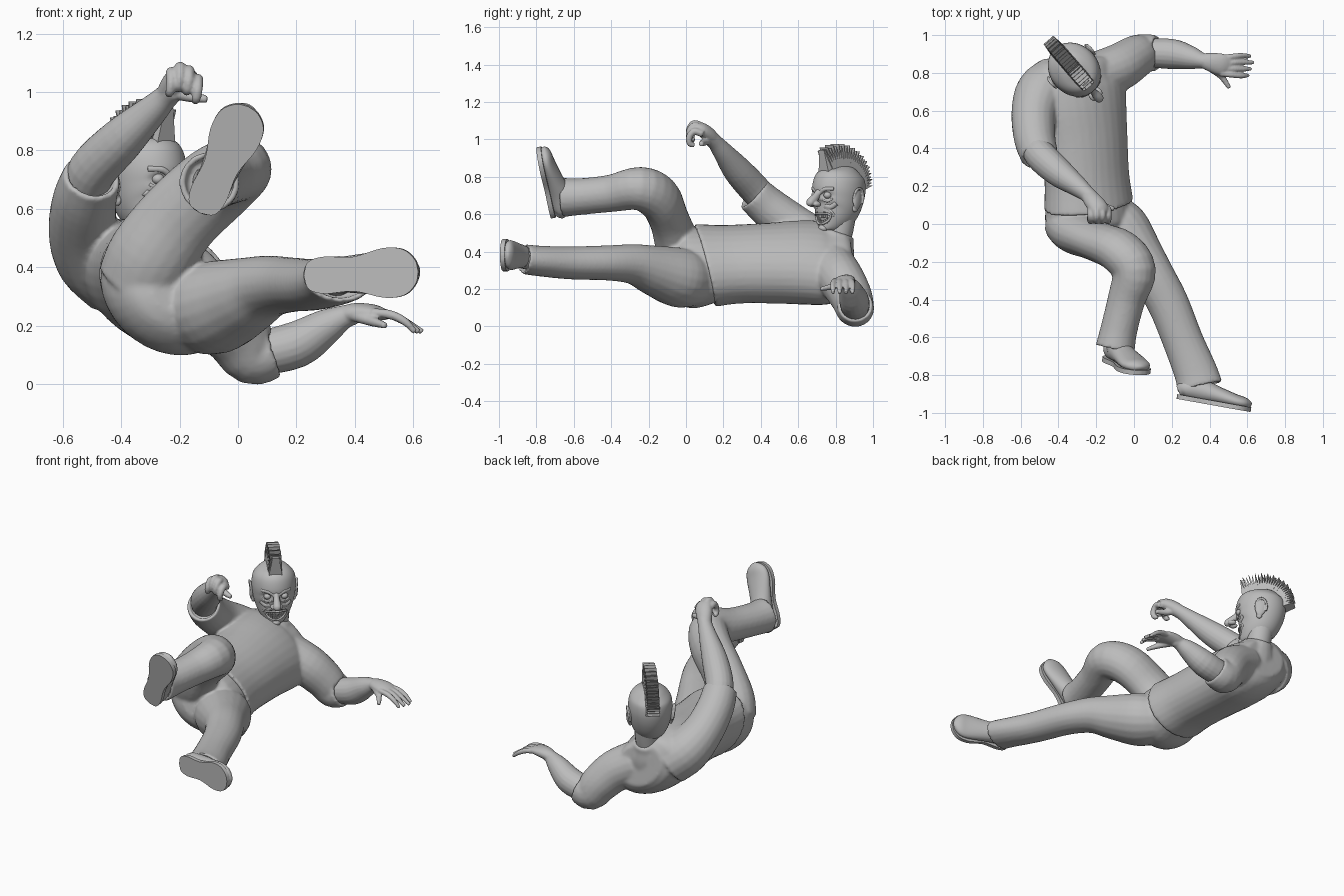
import bpy, bmesh, math
from math import sin, cos, pi
from mathutils import Vector as V, Matrix
from mathutils.bvhtree import BVHTree

if "Cube" in bpy.data.objects:
    bpy.data.objects.remove(bpy.data.objects["Cube"])

clay = bpy.data.materials.new("grey_clay")
GREY = (0.5, 0.5, 0.5, 1)
clay.use_nodes = True
clay.diffuse_color = GREY
clay.node_tree.nodes["Principled BSDF"].inputs["Base Color"].default_value = GREY


def finish(bm, name, voxel=0, smooth=3, angle=50):
    bmesh.ops.recalc_face_normals(bm, faces=bm.faces)
    me = bpy.data.meshes.new(name)
    bm.to_mesh(me)
    bm.free()
    ob = bpy.data.objects.new(name, me)
    bpy.context.collection.objects.link(ob)
    me.materials.append(clay)
    bpy.ops.object.select_all(action='DESELECT')
    ob.select_set(True)
    bpy.context.view_layer.objects.active = ob
    if voxel:
        me.polygons.foreach_set("use_smooth", [True] * len(me.polygons))
        rm = ob.modifiers.new("Blend", 'REMESH')
        rm.mode, rm.voxel_size, rm.use_smooth_shade = 'VOXEL', voxel, True
        sm = ob.modifiers.new("Soften", 'SMOOTH')
        sm.factor, sm.iterations = 0.5, smooth
    else:
        bpy.ops.object.shade_smooth_by_angle(angle=math.radians(angle))
    return ob


def spline(rows, steps):
    """Catmull-Rom through rows of equal-length numbers."""
    rows = [V(r) for r in rows]
    rows = [2 * rows[0] - rows[1]] + rows + [2 * rows[-1] - rows[-2]]
    out = []
    for a, b, c, d in zip(rows, rows[1:], rows[2:], rows[3:]):
        for i in range(steps):
            t = i / steps
            out.append(0.5 * (2 * b + (c - a) * t + (2 * a - 5 * b + 4 * c - d) * t ** 2
                              + (3 * b - a - 3 * c + d) * t ** 3))
    return out + [rows[-2]]


def loft(bm, rows, side=(1, 0, 0), n=20, steps=4, cuff=0):
    """Tube through (x, y, z, radius[, second radius]) stations; cuff hollows its end."""
    rows = spline([r if len(r) == 5 else (*r, r[3]) for r in rows], steps)
    pts = [V(r[:3]) for r in rows]
    a, rings = V(side), []
    for i, (p, r) in enumerate(zip(pts, rows)):
        t = (pts[min(i + 1, len(pts) - 1)] - pts[max(i - 1, 0)]).normalized()
        a = (a - t * a.dot(t)).normalized()
        b = t.cross(a)
        rings.append([p + a * max(r[3], .003) * cos(2 * pi * k / n)
                      + b * max(r[4], .003) * sin(2 * pi * k / n) for k in range(n)])
    if cuff:
        for back in (0, cuff):
            rings.append([pts[-1] + (q - pts[-1]) * 0.8 - t * back for q in rings[len(pts) - 1]])
    rings = [[bm.verts.new(q) for q in ring] for ring in rings]
    for u, w in zip(rings, rings[1:]):
        for k in range(n):
            bm.faces.new((u[k], u[(k + 1) % n], w[(k + 1) % n], w[k]))
    bm.faces.new(rings[0])
    bm.faces.new(rings[-1])
    return [v for ring in rings for v in ring]


def ball(bm, loc, size, rot=Matrix()):
    m = Matrix.Translation(loc) @ rot @ Matrix.Diagonal((*size, 1))
    bmesh.ops.create_uvsphere(bm, u_segments=20, v_segments=14, radius=1, matrix=m)


def box(bm, loc, size, rot=Matrix()):
    m = Matrix.Translation(loc) @ rot @ Matrix.Diagonal((*size, 1))
    return bmesh.ops.create_cube(bm, size=1, matrix=m)["verts"]


# Shirt: rolled trunk, collar and two short sleeves
ROLL = (0.8, 0, -0.6)
bm = bmesh.new()
trunk = loft(bm, [(-.29, .89, .36, .16, .12), (-.29, .85, .355, .23, .155), (-.295, .75, .34, .275, .185),
                  (-.285, .62, .342, .27, .195), (-.265, .45, .338, .25, .193),
                  (-.25, .25, .333, .242, .19), (-.24, .1, .327, .255, .2)], ROLL, 32, cuff=.04)
for v in trunk:                     # slanted hem
    v.co.y -= (v.co.z - .33) * .24 * max(0, 1 - v.co.y / .6)
loft(bm, [(-.28, .74, .36, .17), (-.295, .78, .43, .135), (-.3, .805, .48, .1), (-.3, .815, .505, .09)],
     cuff=.02)
loft(bm, [(-.2, .78, .32, .13), (-.08, .83, .25, .125), (.0, .88, .165, .115), (.05, .903, .1, .104),
          (.12, .905, .115, .094)], cuff=.03)
loft(bm, [(-.41, .75, .37, .145), (-.49, .69, .44, .14), (-.53, .58, .53, .12), (-.525, .45, .63, .11),
          (-.5, .36, .71, .1)], cuff=.03)
finish(bm, "shirt", .01, 4)

# Trousers: seat, bent right leg, straight left leg
bm = bmesh.new()
loft(bm, [(-.24, .25, .33, .2, .15), (-.24, .1, .322, .243, .187), (-.24, .0, .31, .24, .195),
          (-.23, -.08, .31, .18, .15), (-.22, -.12, .315, .08, .07)], ROLL, 32)
loft(bm, [(-.335, .0, .35, .15, .13), (-.295, -.045, .44, .15, .12), (-.2, -.09, .57, .14, .105),
          (-.075, -.145, .685, .135, .115), (.0, -.25, .737, .117), (-.04, -.4, .712, .1),
          (-.08, -.56, .695, .098), (-.1, -.66, .69, .105)], ROLL, cuff=.04)
loft(bm, [(-.16, .06, .25, .14), (-.08, -.04, .262, .168, .16), (.02, -.17, .3, .14, .135),
          (.1, -.28, .333, .117, .108), (.18, -.42, .34, .11, .094), (.26, -.62, .34, .108, .088),
          (.325, -.78, .35, .115, .082), (.35, -.865, .36, .122, .08)], cuff=.04)
finish(bm, "trousers", .01, 4)


# Shoes: flat sole, rounded upper and ankle
def shoe(name, heel, toe, ankle):
    heel, toe = V(heel), V(toe)
    t = (toe - heel).normalized()
    u = (V((0, 1, 0)) - t * t.y).normalized()
    place = Matrix.Translation(heel) @ Matrix((t, u.cross(t), u)).transposed().to_4x4()
    size = (toe - heel).length / .39
    bm = bmesh.new()
    loft(bm, [(.005, 0, .04, .035, .03), (.04, 0, .06, .056, .05), (.12, 0, .065, .06, .058),
              (.2, 0, .055, .068, .047), (.3, 0, .042, .078, .036), (.35, 0, .038, .066, .031),
              (.378, 0, .033, .035, .02), (.386, 0, .03, .01, .008)], (0, 1, 0))
    outline = spline([(0, 0), (.015, .045), (.07, .062), (.17, .058), (.27, .083), (.34, .077),
                      (.38, .04), (.39, 0)], 4)
    outline += [V((p.x, -p.y)) for p in outline[-2:0:-1]]
    low, high = [[bm.verts.new((p.x, p.y, z)) for p in outline] for z in (0, .024)]
    bm.faces.new(low)
    bm.faces.new(high)
    for k in range(len(low)):
        j = (k + 1) % len(low)
        bm.faces.new((low[k], low[j], high[j], high[k]))
    bm.transform(place @ Matrix.Scale(size, 4))
    top = place @ V((.11, 0, .08))
    loft(bm, [(*top, .066), (*ankle, .06)])
    finish(bm, name)


shoe("right_shoe", (-.13, -.72, .585), (.035, -.8, .95), (-.1, -.58, .69))
shoe("left_shoe", (.225, -.925, .37), (.617, -.995, .385), (.32, -.78, .35))

# Left arm with spread hand
bm = bmesh.new()
loft(bm, [(.06, .905, .1, .075), (.2, .9, .135, .08), (.3, .88, .195, .062), (.36, .865, .228, .042),
          (.4, .86, .24, .035)])
loft(bm, [(.34, .87, .225, .03, .025), (.39, .86, .242, .047, .034), (.46, .845, .245, .058, .028),
          (.51, .835, .235, .047, .017)], (0, 1, 0))
for i in range(4):
    s = i - 1.5
    y, short = .838 + s * .028, abs(s - .4) * .014
    loft(bm, [(.46, y, .245, .015), (.52, y + s * .004, .238, .016), (.57, y + s * .008, .215, .014),
              (.633 - short, y + s * .006, .178, .01)], n=10)
loft(bm, [(.4, .83, .235, .022), (.46, .785, .215, .018), (.505, .72, .2, .011)], n=10)
finish(bm, "left_arm", .006, 2)

# Right arm with curled hand
bm = bmesh.new()
loft(bm, [(-.525, .45, .64, .075), (-.5, .37, .73, .083), (-.4, .275, .835, .077), (-.3, .2, .93, .055),
          (-.25, .16, .98, .043), (-.22, .13, 1.01, .042)])
loft(bm, [(-.25, .16, .98, .037, .037), (-.215, .12, 1.025, .05, .04), (-.185, .08, 1.055, .052, .035),
          (-.18, .05, 1.055, .045, .025)])
for i in range(4):
    x, z = -.228 + i * .03, 1.045 + .03 * sin(i * pi / 3 + .4)
    loft(bm, [(x, .09, z - .005, .018), (x, .045, z + .01, .02), (x, .018, z - .02, .018),
              (x - .005, .02, z - .055, .016), (x - .01, .045, z - .065, .012)], n=10)
loft(bm, [(-.22, .13, 1.0, .024), (-.165, .095, .985, .02), (-.105, .08, .975, .013)], n=10)
finish(bm, "right_arm", .006, 2)

# Neck
bm = bmesh.new()
loft(bm, [(-.3, .8, .42, .07), (-.3, .82, .52, .075), (-.31, .83, .63, .085)])
finish(bm, "neck")

# Head, modelled facing forward and then turned into place
POSE = Matrix.Translation((-.31, .81, .69)) @ Matrix.Rotation(math.radians(41), 4, 'Z')
bm = bmesh.new()
loft(bm, [(0, -.085, -.18, .022, .02), (0, -.08, -.165, .05, .045), (0, -.05, -.125, .085, .09),
          (0, -.015, -.07, .113, .127), (0, .003, -.01, .126, .145), (0, .01, .05, .13, .152),
          (0, .012, .105, .12, .14), (0, .015, .145, .085, .102), (0, .015, .167, .04, .05),
          (0, .015, .171, .005, .005)], n=64, steps=6)
bmesh.ops.recalc_face_normals(bm, faces=bm.faces)
skull = BVHTree.FromBMesh(bm)


def front(x, z):
    return skull.ray_cast(V((x, -1, z)), V((0, 1, 0)))[0].y


def grin(x, side):                  # edge of the smiling mouth
    return -.115 + 4.5 * x * x + side * .027 * math.sqrt(max(0, 1 - (x / .062) ** 2))


for v in bm.verts:
    x, y, z = v.co
    if y < -.03:
        if abs(x) < .06 and grin(x, -1) < z < grin(x, 1):
            v.co.y += .025          # open mouth
        socket = math.hypot((abs(x) - .05) / .04, (z - .012) / .03)
        v.co.y += .018 * max(0, 1 - socket)
bm.transform(POSE)
finish(bm, "head")

bm = bmesh.new()
loft(bm, [(0, front(0, .04) + .015, .04, .014), (0, front(0, .01) - .01, .01, .018, .02),
          (0, -.175, -.015, .023, .025), (0, -.2, -.03, .022, .02), (0, -.212, -.035, .008, .008)])
for s in (-1, 1):
    ball(bm, (s * .021, -.162, -.036), (.017, .026, .015))
    # brow, eyelid bags, cheek and smile fold
    for path, r in (([(.014, .026), (.045, .045), (.085, .047)], .012),
                    ([(.022, -.012), (.052, -.02), (.08, -.006)], .007),
                    ([(.03, -.045), (.06, -.05), (.085, -.03)], .016),
                    ([(.025, -.055), (.062, -.075), (.073, -.1)], .007)):
        loft(bm, [(s * x, front(s * x, z) + r * .6, z, r) for x, z in path], n=10)
    # ear shell and lobe
    turn = Matrix.Rotation(s * .25, 4, 'Z') @ Matrix.Rotation(-.15, 4, 'X')
    ball(bm, (s * .127, .03, -.01), (.014, .034, .055), turn)
    ball(bm, (s * .12, .02, -.06), (.012, .018, .02))
    loft(bm, [(s * (.132 + .008 * sin(a)), .034 + .034 * cos(a), -.005 + .053 * sin(a), .007)
              for a in [k * pi / 6 - .6 for k in range(9)]], n=8)
ball(bm, (0, -.1, -.165), (.03, .028, .022))
bm.transform(POSE)
finish(bm, "face_features", .004, 2)

bm = bmesh.new()
for s in (-1, 1):
    ball(bm, (s * .05, front(.05, .012) + .014, .012), (.022, .022, .019))
bm.transform(POSE)
finish(bm, "eyes")

bm = bmesh.new()
for s in (-1, 1):
    xs = [-.062 + .0124 * k for k in range(11)]
    loft(bm, [(x, front(x, grin(x, s)) - .001, grin(x, s), .006) for x in xs], (0, 0, 1), 8, 2)
bm.transform(POSE)
finish(bm, "lips")

bm = bmesh.new()
for s in (-1, 1):
    for k in range(-4, 5):
        x = k * .0115
        z = grin(x, s) - s * .011
        box(bm, (x, front(x, z) + .008, z), (.0095, .012, .02), Matrix.Rotation(k * .12, 4, 'Z'))
bm.transform(POSE)
finish(bm, "teeth", angle=20)

# Mohawk: fan of flat tapered blades and a broad front lock
bm = bmesh.new()
COUNT = 26
for i in range(COUNT):
    f = i / (COUNT - 1)
    a = math.radians(62 + 106 * f)
    out = V((0, -cos(a), sin(a)))
    length = (.13 - .06 * f * f) * (1 if i % 2 else .92)
    base = V((0, .012 - .14 * cos(a), .02 + .14 * sin(a)))
    blade = box(bm, base + out * length / 2, (.085, .022, length), Matrix.Rotation(pi / 2 - a, 4, 'X'))
    for v in blade:                 # sharpen the outer edge
        h = (v.co - base).dot(out)
        if h > length / 2:
            mid, x = base + out * h, V((v.co.x, 0, 0))
            v.co = mid + x * .8 + (v.co - mid - x) * .12
lock = box(bm, (0, -.09, .19), (.085, .03, .13), Matrix.Rotation(.12, 4, 'X'))
for v in lock:
    if v.co.z > .2:
        v.co.x *= .45
bm.transform(POSE)
finish(bm, "mohawk", angle=10)
